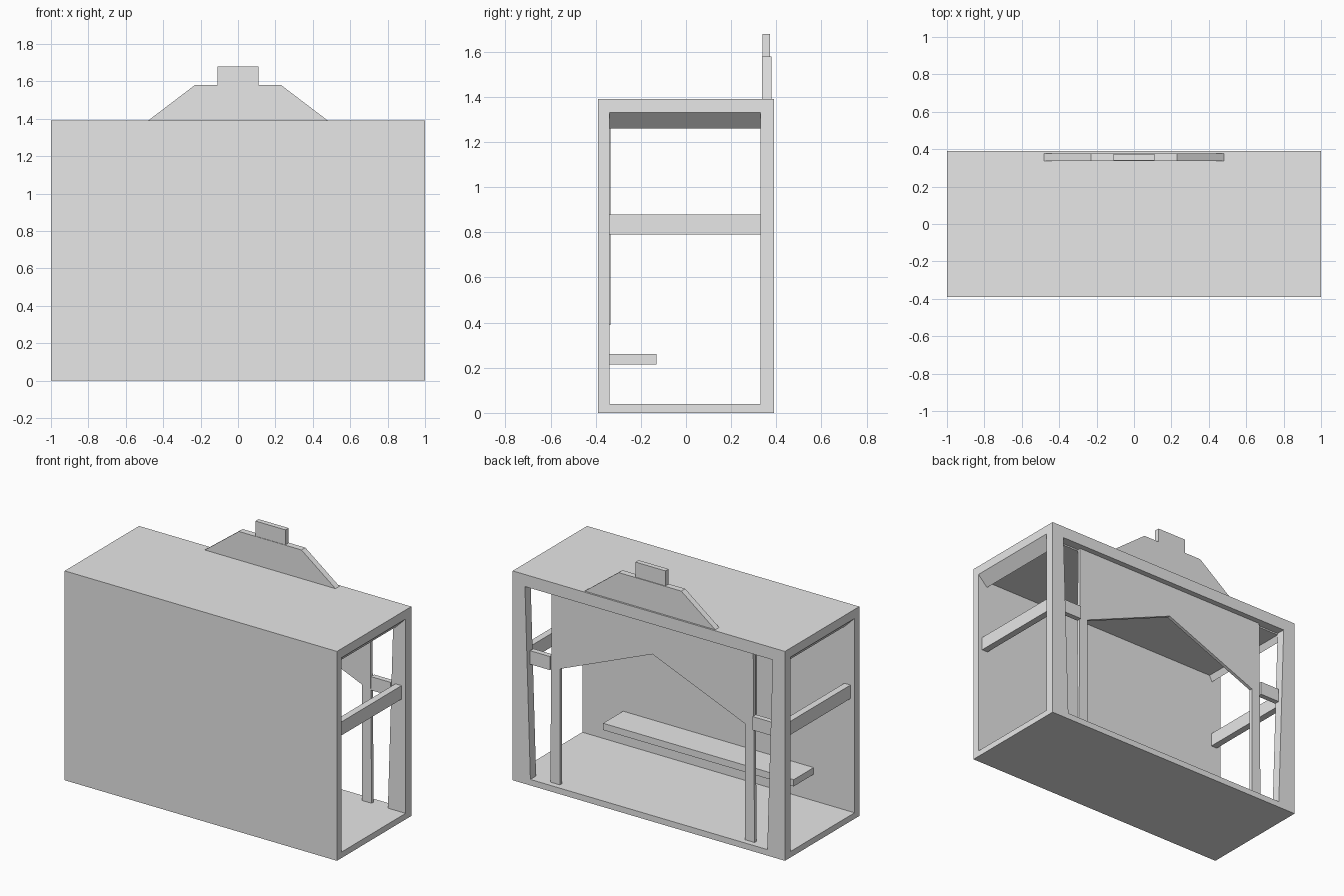
import bpy, bmesh

cube = bpy.data.objects.get("Cube")
if cube:
    bpy.data.objects.remove(cube, do_unlink=True)

grey = bpy.data.materials.new("plain_grey")
grey.use_nodes = True
grey.diffuse_color = (0.8, 0.8, 0.8, 1)
grey.node_tree.nodes["Principled BSDF"].inputs["Base Color"].default_value = (0.8, 0.8, 0.8, 1)


def extrude_y(name, profile, y0, y1):
    """Solid made from an (x, z) outline drawn between two depths."""
    bm = bmesh.new()
    face = bm.faces.new([bm.verts.new((x, y0, z)) for x, z in profile])
    out = bmesh.ops.extrude_face_region(bm, geom=[face])
    for v in out["geom"]:
        if isinstance(v, bmesh.types.BMVert):
            v.co.y = y1
    bmesh.ops.recalc_face_normals(bm, faces=bm.faces)
    mesh = bpy.data.meshes.new(name)
    bm.to_mesh(mesh)
    bm.free()
    mesh.materials.append(grey)
    obj = bpy.data.objects.new(name, mesh)
    bpy.context.collection.objects.link(obj)
    return obj


def box(name, x0, x1, y0, y1, z0, z1):
    return extrude_y(name, [(x0, z0), (x1, z0), (x1, z1), (x0, z1)], y0, y1)


def mirrored(half):
    """Complete a symmetric outline from its +x half."""
    return half + [(-x, z) for x, z in reversed(half) if x != 0]


FRONT, BACK, TOP = -0.39, 0.39, 1.39
WALL_IN, FRAME_IN = -0.34, 0.33

# Floor, solid front wall and its thin inner board
box("floor", -1, 1, WALL_IN, BACK, 0, 0.04)
box("front_wall", -1, 1, FRONT, WALL_IN, 0, TOP)
box("notice_board", -0.28, 0.28, WALL_IN, WALL_IN + 0.005, 0.39, 1.27)

# Roof slab with sloped lips hanging at both open sides
lip = [(1, TOP), (1, 1.33), (0.93, 1.26), (0.91, 1.3)]
extrude_y("roof", mirrored(lip), WALL_IN, FRAME_IN)

# Back frame
box("back_header", -1, 1, FRAME_IN, BACK, 1.31, TOP)
for side, s in (("left", 1), ("right", -1)):
    post = [(1, 0.04), (1, 1.31), (0.91, 1.31), (0.87, 0.04)]
    extrude_y(side + "_corner_post", [(s * x, z) for x, z in post], FRAME_IN, BACK)
    a, b = sorted((s * 0.745, s * 0.89))
    box(side + "_back_rail", a, b, FRAME_IN, 0.365, 0.79, 0.88)
    a, b = sorted((s * 0.925, s * 0.97))
    box(side + "_side_rail", a, b, WALL_IN, FRAME_IN, 0.79, 0.88)

# Peaked opening panel standing on two slim legs
arch = [(0.74, 1.31), (0.75, 0.04), (0.68, 0.04), (0.68, 0.81), (0, 1.09)]
extrude_y("arched_panel", mirrored(arch), FRAME_IN, 0.352)

# Bench on the front wall
box("bench", -0.7, 0.7, WALL_IN, -0.13, 0.215, 0.26)

# Crest above the back edge
extrude_y("crest", mirrored([(0.48, TOP), (0.23, 1.58)]), 0.337, 0.378)
box("crest_block", -0.11, 0.11, 0.34, 0.373, 1.58, 1.68)
